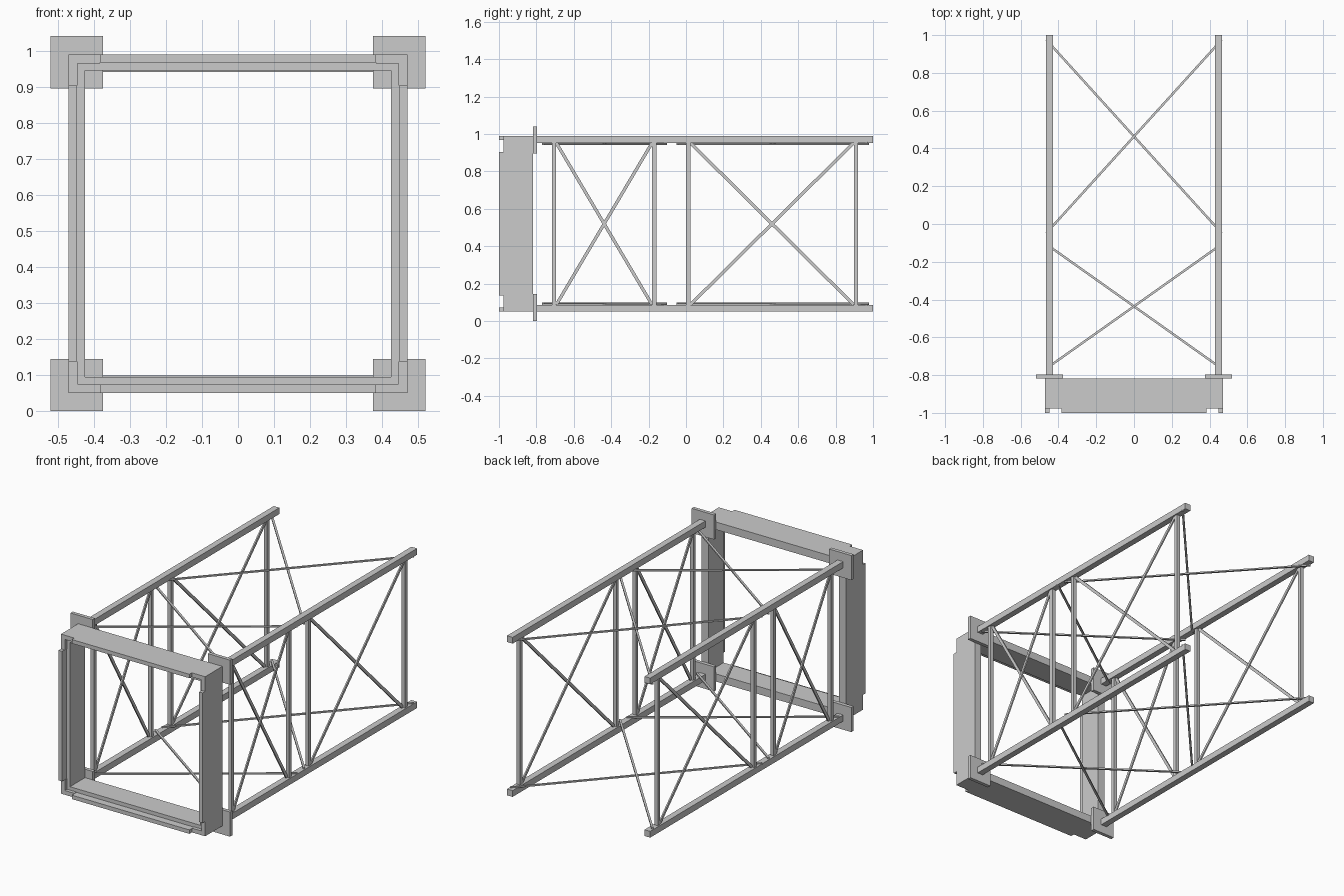
import bpy
from mathutils import Vector

if "Cube" in bpy.data.objects:
    bpy.data.objects.remove(bpy.data.objects["Cube"])

ZC = 0.52  # height of the long axis


def box(name, lo, hi):
    """Axis-aligned box from two opposite corners."""
    lo, hi = Vector(lo), Vector(hi)
    a = [min(p, q) for p, q in zip(lo, hi)]
    b = [max(p, q) for p, q in zip(lo, hi)]
    v = [(x, y, z) for x in (a[0], b[0]) for y in (a[1], b[1]) for z in (a[2], b[2])]
    f = [(0, 1, 3, 2), (4, 6, 7, 5), (0, 4, 5, 1), (2, 3, 7, 6), (0, 2, 6, 4), (1, 5, 7, 3)]
    me = bpy.data.meshes.new(name)
    me.from_pydata(v, [], f)
    ob = bpy.data.objects.new(name, me)
    bpy.context.collection.objects.link(ob)
    return ob


def bar(name, p, q, wide, thick, normal):
    """Flat bar from p to q; its thickness runs along normal."""
    p, q, n = Vector(p), Vector(q), Vector(normal)
    d = q - p
    ob = box(name, (-wide / 2, -thick / 2, 0), (wide / 2, thick / 2, d.length))
    d.normalize()
    side = n.cross(d)
    m = ob.matrix_world.copy()
    for i, col in enumerate((side, n, d, (p))):
        for r in range(3):
            m[r][i] = col[r]
    ob.matrix_world = m
    return ob


R = 0.47      # half size of the front frame
IN = 0.425    # half size of its opening
MID = 0.447   # inner edge of the thin front tabs
TAB = 0.383   # half length of the tabs
Y0, Y1, Y2, Y3 = -1.0, -0.957, -0.817, -0.796

for s in (-1, 1):
    side = "right" if s > 0 else "left"
    level = "top" if s > 0 else "bottom"
    # front frame walls
    box(f"frame_wall_{level}", (-R, Y1, ZC + s * IN), (R, Y2, ZC + s * R))
    box(f"frame_wall_{side}", (s * IN, Y1, ZC - IN), (s * R, Y2, ZC + IN))
    # thin tabs on the front edge of each wall
    box(f"frame_tab_{level}", (-TAB, Y0, ZC + s * MID), (TAB, Y1, ZC + s * R))
    box(f"frame_tab_{side}", (s * MID, Y0, ZC - TAB), (s * R, Y1, ZC + TAB))

    for t in (-1, 1):
        corner = f"{side}_{'top' if t > 0 else 'bottom'}"
        # raised L trim in each frame corner
        box(f"corner_trim_{corner}_flat", (s * TAB, -0.977, ZC + t * 0.445),
            (s * R, Y1, ZC + t * R))
        box(f"corner_trim_{corner}_upright", (s * 0.445, -0.977, ZC + t * TAB),
            (s * R, Y1, ZC + t * 0.445))
        # mounting plate and long rail
        box(f"corner_plate_{corner}", (s * 0.375, Y2, ZC + t * 0.375),
            (s * 0.52, Y3, ZC + t * 0.52))
        box(f"rail_{corner}", (s * 0.43, Y3, ZC + t * 0.433),
            (s * 0.467, 1.0, ZC + t * 0.47))

    # side posts and cross braces
    for bay, (ya, yb) in (("front", (-0.705, -0.17)), ("rear", (0.012, 0.908))):
        for end, y in (("a", ya), ("b", yb)):
            box(f"post_{side}_{bay}_{end}", (s * 0.438, y - 0.011, ZC - 0.434),
                (s * 0.46, y + 0.011, ZC + 0.434))
        for k in (-1, 1):
            bar(f"side_brace_{side}_{bay}_{'up' if k > 0 else 'down'}",
                (s * 0.449 + k * 0.004, ya + 0.012, ZC - k * 0.432),
                (s * 0.449 + k * 0.004, yb - 0.012, ZC + k * 0.432),
                0.017, 0.008, (1, 0, 0))

    # horizontal cross braces on the inner faces of the rails
    for bay, (ya, yb) in (("front", (-0.765, -0.107)), ("rear", (-0.048, 0.975))):
        for k in (-1, 1):
            z = ZC + s * (0.429 + k * 0.004)
            bar(f"{level}_brace_{bay}_{'a' if k > 0 else 'b'}",
                (-k * 0.464, ya, z), (k * 0.464, yb, z), 0.012, 0.008, (0, 0, 1))
